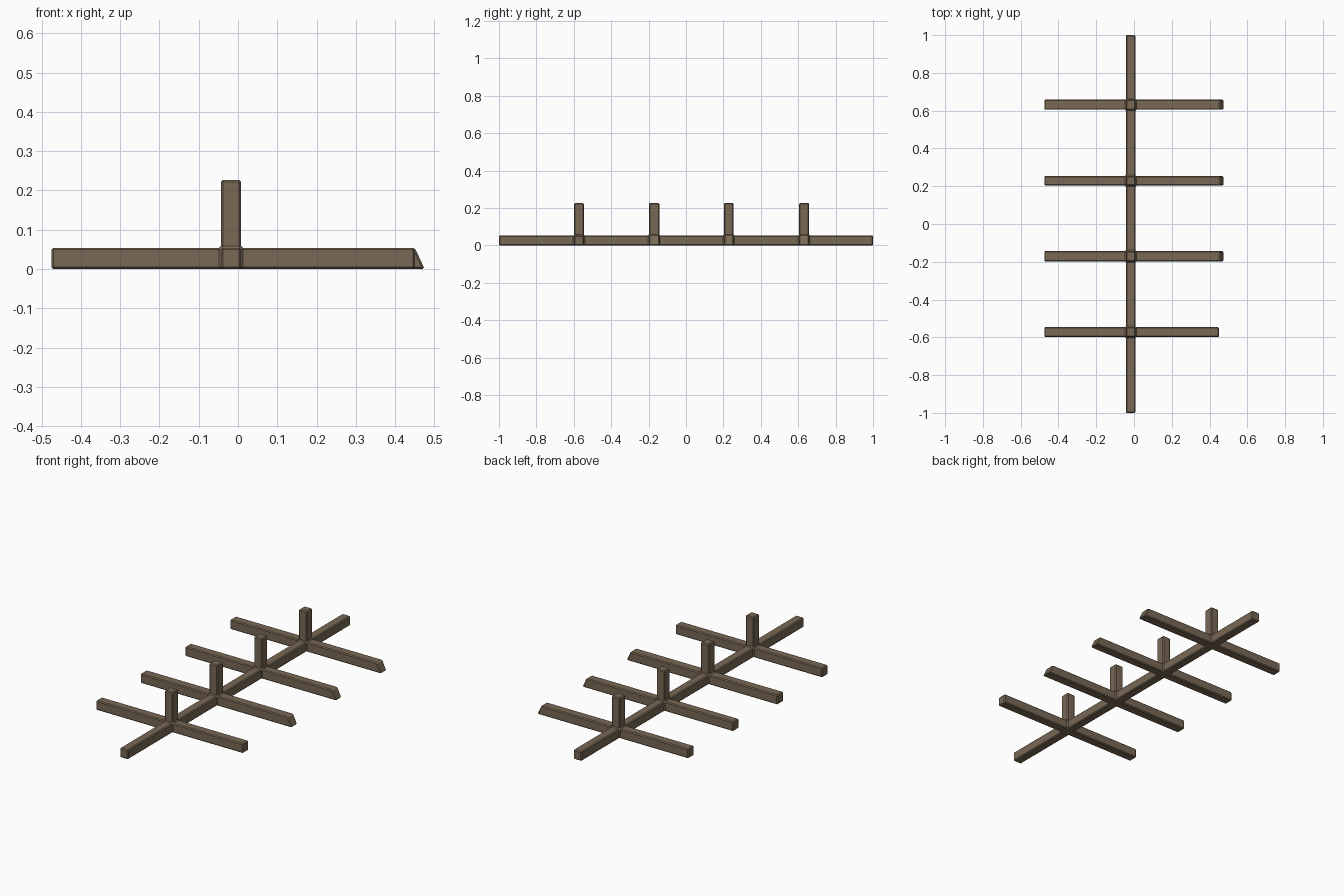
import bpy, bmesh

if "Cube" in bpy.data.objects:
    bpy.data.objects.remove(bpy.data.objects["Cube"])

# Grid lines that the square timbers run along
BEAM_Y = [(-0.598, -0.546), (-0.198, -0.143), (0.203, 0.254), (0.605, 0.658)]
XS = [-0.475, -0.043, 0.008, 0.45]
YS = [-1.0] + [v for pair in BEAM_Y for v in pair] + [1.0]
ZS = [0.0, 0.054, 0.227]
TIP_X = 0.475      # foot of the slanted beam ends
CHAMFER = 0.005

# Cells occupied by timber: spine, cross beams, posts
cells = {(1, j, 0) for j in range(len(YS) - 1)}
for j in range(1, len(YS) - 1, 2):
    cells |= {(0, j, 0), (2, j, 0), (1, j, 1)}

bm = bmesh.new()
verts = {}


def vert(i, j, k):
    if (i, j, k) not in verts:
        verts[i, j, k] = bm.verts.new((XS[i], YS[j], ZS[k]))
    return verts[i, j, k]


# Outer skin of the joined timbers
for cell in sorted(cells):
    for axis in range(3):
        for side in (0, 1):
            neighbour = list(cell)
            neighbour[axis] += 2 * side - 1
            if tuple(neighbour) in cells:
                continue
            u, w = (axis + 1) % 3, (axis + 2) % 3
            corners = []
            for a, b in ((0, 0), (1, 0), (1, 1), (0, 1)):
                p = list(cell)
                p[axis] += side
                p[u] += a
                p[w] += b
                corners.append(vert(*p))
            bm.faces.new(corners if side else corners[::-1])

# Slanted right ends on all cross beams except the front one
for (i, j, k), v in verts.items():
    if i == 3 and k == 0 and j > 2:
        v.co.x = TIP_X

# Chamfer every corner, including the inner corners at the joints
bm.normal_update()
sharp = [e for e in bm.edges if e.calc_face_angle(0) > 0.2]
bmesh.ops.bevel(bm, geom=sharp, offset=CHAMFER, offset_type='OFFSET',
                segments=1, affect='EDGES', clamp_overlap=True)
bmesh.ops.recalc_face_normals(bm, faces=bm.faces[:])

mesh = bpy.data.meshes.new("timber_frame")
bm.to_mesh(mesh)
bm.free()
frame = bpy.data.objects.new("timber_frame", mesh)
bpy.context.collection.objects.link(frame)

# Brown wood
wood = bpy.data.materials.new("wood")
wood.diffuse_color = (0.19, 0.14, 0.09, 1)
wood.use_nodes = True
wood.node_tree.nodes["Principled BSDF"].inputs["Base Color"].default_value = wood.diffuse_color
mesh.materials.append(wood)
